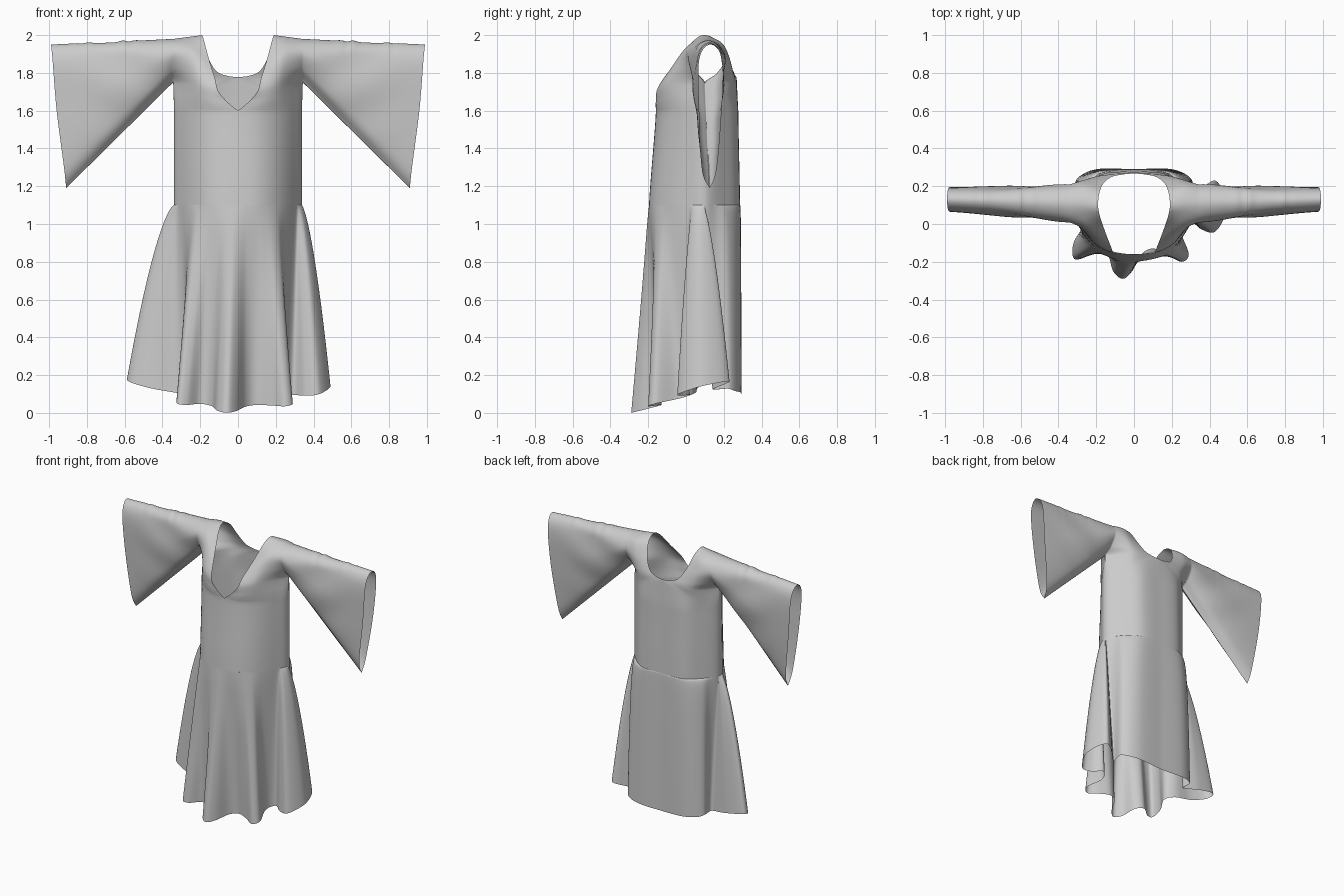
import bpy, bmesh, math
from mathutils import Vector

if "Cube" in bpy.data.objects:
    bpy.data.objects.remove(bpy.data.objects["Cube"])


def spline(pts, t):
    """Smooth curve through pts, t in key units (ends clamped)."""
    n = len(pts) - 1
    i = max(0, min(n - 1, int(math.floor(t))))
    f = t - i
    a, b, c, d = (Vector(pts[max(0, min(n, k))]) for k in (i - 1, i, i + 1, i + 2))
    return 0.5 * (2 * b + (c - a) * f + (2 * a - 5 * b + 4 * c - d) * f * f
                  + (3 * b - a - 3 * c + d) * f ** 3)


def add_grid(bm, rows):
    vs = [[bm.verts.new(p) for p in r] for r in rows]
    for r0, r1 in zip(vs, vs[1:]):
        for k in range(len(r0) - 1):
            bm.faces.new((r0[k], r0[k + 1], r1[k + 1], r1[k]))


def finish(bm, name):
    bmesh.ops.remove_doubles(bm, verts=bm.verts, dist=0.0008)
    bmesh.ops.recalc_face_normals(bm, faces=bm.faces)
    me = bpy.data.meshes.new(name)
    bm.to_mesh(me)
    bm.free()
    ob = bpy.data.objects.new(name, me)
    bpy.context.collection.objects.link(ob)
    for p in me.polygons:
        p.use_smooth = True
    return ob


def smooth(x):
    x = max(0, min(1, x))
    return x * x * (3 - 2 * x)


# Torso outline, back centre (u=0) round the right side (u=3) to front centre (u=7)
HALF = [(0, .287), (.16, .277), (.26, .205), (.338, .10), (.295, .005),
        (.215, -.085), (.115, -.14), (0, -.155)]
RING = HALF + [(-x, y) for x, y in HALF[-2::-1]]
RING = [RING[-2]] + RING + [RING[1]]
WAIST, SEAM = 1.1, 1.6


def torso(u, z):
    p = spline(RING, u + 1)
    f = smooth((1.75 - z) / 0.8)
    y = p.y - 0.045 * f * smooth((0.1 - p.y) / 0.25)
    y -= 0.012 * (1 - f) * smooth((p.y - 0.1) / 0.2)
    return Vector((p.x, y, z))


# Hem folds: x, y, torso parameter u
HEM = [(0, .29, 0), (.2, .29, 1), (.305, .235, 2), (.3, .14, 2.85), (.36, .19, 3.05),
       (.43, .23, 3.15), (.475, .16, 3.25), (.487, .06, 3.35), (.43, -.04, 3.5),
       (.36, -.03, 3.65), (.29, .02, 3.9), (.25, -.04, 4.6), (.29, -.16, 5.1),
       (.25, -.2, 5.4), (.18, -.16, 5.8), (.1, -.13, 6.2), (.04, -.16, 6.6),
       (-.01, -.25, 6.95), (-.06, -.29, 7.2), (-.11, -.25, 7.5), (-.14, -.16, 7.9),
       (-.2, -.13, 8.3), (-.27, -.18, 8.7), (-.32, -.18, 9), (-.32, -.1, 9.3),
       (-.27, 0, 9.9), (-.33, .05, 10.3), (-.46, .06, 10.5), (-.57, .1, 10.65),
       (-.575, .16, 10.8), (-.44, .17, 10.95), (-.31, .15, 11.15), (-.305, .235, 12),
       (-.2, .29, 13), (0, .29, 14)]

# Flared, folded skirt
cols = []
for i in range((len(HEM) - 1) * 8 + 1):
    hx, hy, u = spline(HEM, i / 8)
    wide = smooth((abs(hx) - 0.27) / 0.12)
    hz = 0.2 * hx * hx + 0.1 * max(0, min(1 + 0.35 * wide, (hy + 0.29) / 0.4))
    power = 1.1 - 0.45 * wide
    # the back panel squares off right below the waist
    back = smooth((abs(7 - u) - 4.0) / 0.8)
    power += (0.3 - power) * back
    col = []
    for j in range(41):
        t = (j / 40) ** 1.8
        z = WAIST + (hz - WAIST) * t
        col.append(torso(u, z).lerp(Vector((hx, hy, z)), t ** power))
    cols.append(col)
bm = bmesh.new()
add_grid(bm, cols)
finish(bm, "skirt")

# Bodice key lines running from the front seam over the shoulder to the back seam
NECK = [(0, -.155, 1.6), (.055, -.158, 1.645), (.105, -.155, 1.705), (.122, -.12, 1.77),
        (.153, -.04, 1.87), (.18, .04, 1.97), (.19, .1, 2.0), (.182, .17, 1.965),
        (.158, .22, 1.88), (.115, .25, 1.81), (.06, .262, 1.785), (0, .268, 1.777)]
MIDDLE = [(.2, -.1, 1.6), (.21, -.1, 1.67), (.22, -.092, 1.74), (.23, -.065, 1.82),
          (.245, -.02, 1.91), (.26, .04, 1.965), (.265, .11, 1.99), (.265, .19, 1.958),
          (.255, .23, 1.88), (.235, .242, 1.8), (.22, .242, 1.75), (.21, .242, 1.69),
          (.2, .25, 1.6)]
ARM = [(.338, .1, 1.6), (.341, .1, 1.68), (.343, .1, 1.75), (.343, .04, 1.82),
       (.34, .008, 1.9), (.34, .04, 1.955), (.34, .11, 1.98), (.34, .18, 1.95),
       (.34, .21, 1.88), (.343, .165, 1.8), (.343, .1, 1.75), (.341, .1, 1.68),
       (.338, .1, 1.6)]
CUFF = [(.91, .125, 1.19), (.92, .084, 1.29), (.96, .07, 1.6), (.982, .07, 1.87),
        (.99, .13, 1.95), (.982, .19, 1.87), (.96, .188, 1.6), (.92, .162, 1.29),
        (.91, .125, 1.19)]


def neckline(v):
    if v <= 11:
        return spline(NECK, v)
    return Vector(NECK[11]).lerp(torso(0, SEAM), v - 11)


def armhole(v):
    if v <= 2 or v >= 10:
        return (spline(ARM, v) + spline(ARM, 12 - v)) / 2
    return spline(ARM, v)


def bodice(s, v):
    return spline([neckline(v), spline(MIDDLE, v), armhole(v)], s * 2)


def bodice_point(s, v):
    p = bodice(s, v)
    for end, u0, d in ((0, 7, v), (12, 0, 12 - v)):
        fade = 1 - smooth(d / 2)
        if fade > 0:
            p += fade * (torso(u0 + (3 - u0) * s, SEAM) - bodice(s, end))
    return p


def sleeve_point(t, q):
    p = armhole(q + 2).lerp(spline(CUFF, q), t)
    fade = math.sin(math.pi * t) * math.sin(math.pi * q / 8)
    # draped folds fanning from the shoulder, and small gathers along the top
    drape = math.sin(5 * t + 20 * (1.97 - p.z)) * smooth((1.98 - p.z) / 0.1) * (1 - t)
    p.y += 0.014 * fade * drape * (1 if q > 4 else -1)
    p.z += 0.004 * fade ** 3 * math.sin(31 * t + 2 * math.sin(17 * t))
    return p


# Bodice, midriff and wide sleeves in one piece, mirrored
STEP = 8
bm = bmesh.new()
add_grid(bm, [[bodice_point(s / 32, v / STEP) for s in range(33)]
              for v in range(12 * STEP + 1)])
for u0 in (7, 0):
    add_grid(bm, [[torso(u0 + (3 - u0) * s / 32, SEAM + (WAIST - SEAM) * j / 16)
                   for s in range(33)] for j in range(17)])
add_grid(bm, [[sleeve_point(t / 50, q / STEP) for t in range(51)]
              for q in range(8 * STEP + 1)])
ob = finish(bm, "bodice_and_sleeves")
mirror = ob.modifiers.new("mirror", 'MIRROR')
mirror.use_axis[0] = True
mirror.merge_threshold = 0.0008
